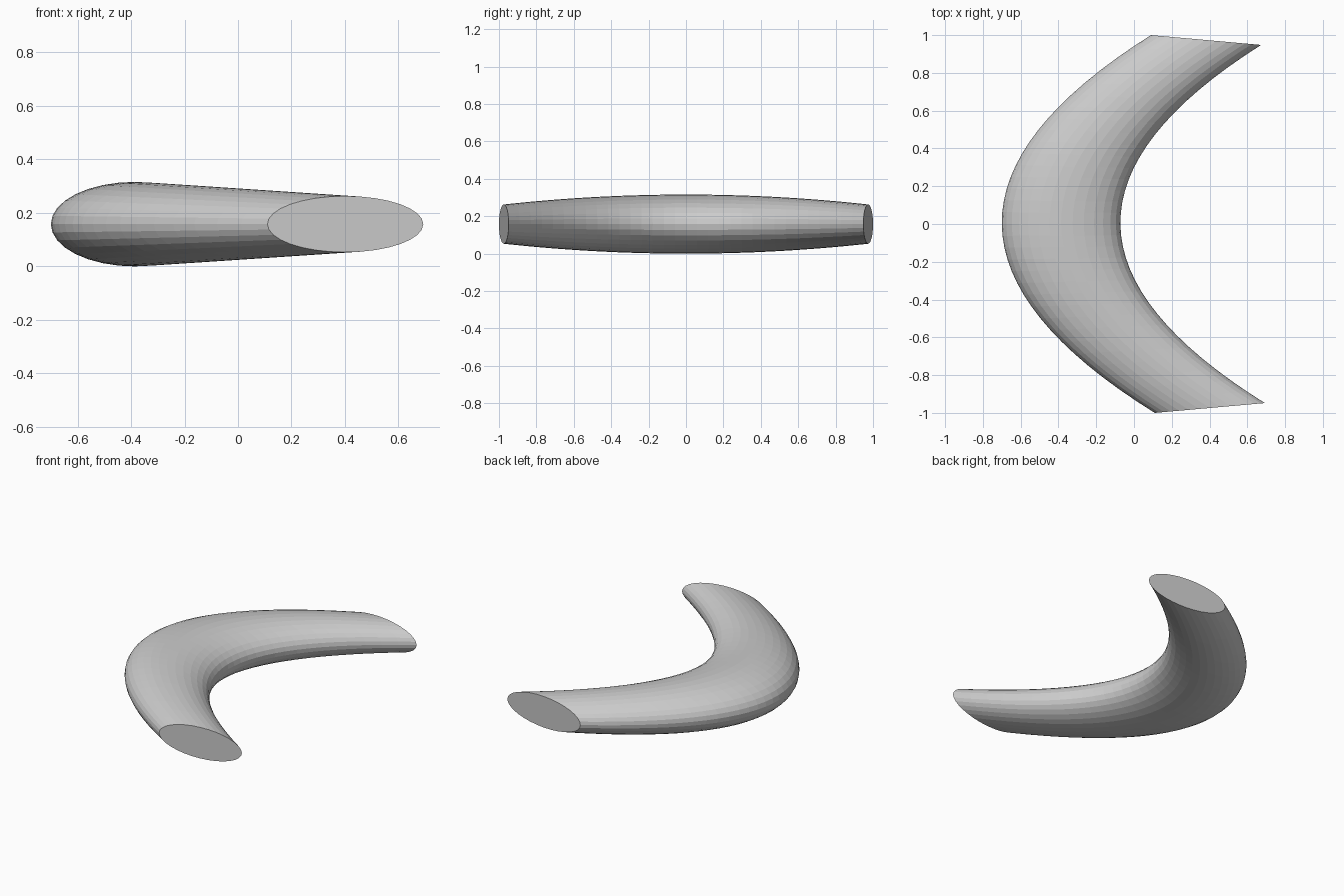
import bpy, bmesh, math
from mathutils import Vector

if "Cube" in bpy.data.objects:
    bpy.data.objects.remove(bpy.data.objects["Cube"])

SIDES, STEPS = 32, 32
MID_Z = 0.158

# Edge curves of the crescent, t runs from -1 (front end) to 1 (back end)
def outer(t):
    return Vector((-0.70 + 0.80 * t * t - 0.01 * t, t, MID_Z))

def inner(t):
    return Vector((-0.072 + 0.755 * t * t - 0.01 * t, 0.948 * t, MID_Z))

def half_height(t):
    return 0.158 - 0.053 * t * t

bm = bmesh.new()

# Elliptical sections spanning from the outer to the inner edge
rings = []
for i in range(STEPS + 1):
    t = 2 * i / STEPS - 1
    centre = (outer(t) + inner(t)) / 2
    across = (inner(t) - outer(t)) / 2
    up = Vector((0, 0, half_height(t)))
    angles = [2 * math.pi * k / SIDES for k in range(SIDES)]
    rings.append([bm.verts.new(centre + across * math.cos(a) + up * math.sin(a))
                  for a in angles])

# Skin between neighbouring sections
for a, b in zip(rings, rings[1:]):
    for k in range(SIDES):
        n = (k + 1) % SIDES
        bm.faces.new((a[k], a[n], b[n], b[k]))

# Flat end caps
bm.faces.new(rings[0])
bm.faces.new(rings[-1])
bmesh.ops.recalc_face_normals(bm, faces=bm.faces)

mesh = bpy.data.meshes.new("curved_tube")
bm.to_mesh(mesh)
bm.free()
tube = bpy.data.objects.new("curved_tube", mesh)
bpy.context.collection.objects.link(tube)
